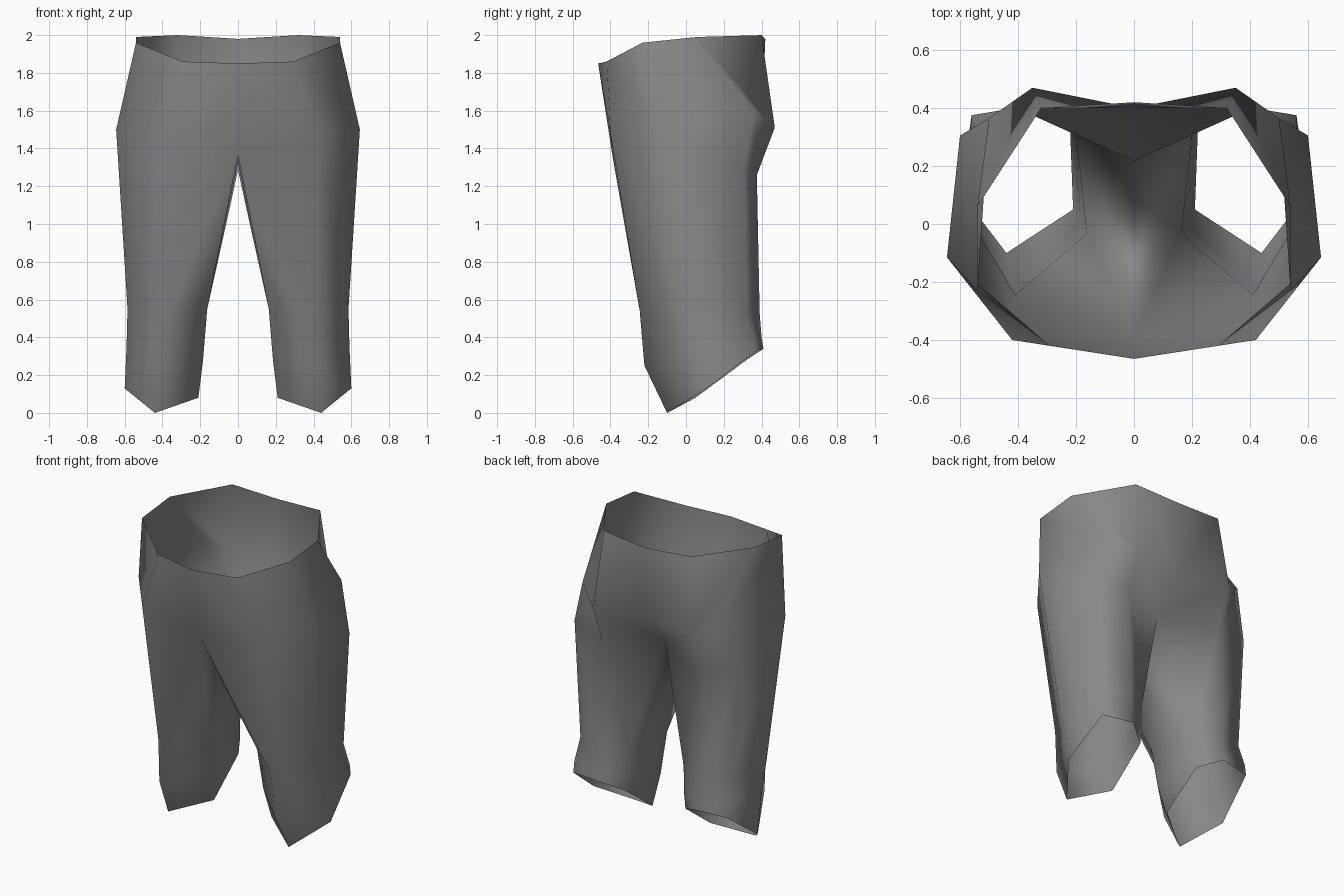
import bpy
import bmesh

# Remove the default cube only
default_cube = bpy.data.objects.get("Cube")
if default_cube:
    bpy.data.objects.remove(default_cube, do_unlink=True)


def make_material(name, value):
    """Flat grey material, the same in the viewport and in a render."""
    material = bpy.data.materials.new(name)
    material.use_nodes = True
    color = (value, value, value, 1)
    material.diffuse_color = color
    material.node_tree.nodes["Principled BSDF"].inputs["Base Color"].default_value = color
    return material


def add_ring(mesh, points):
    """Add the vertices of one cross-section."""
    return [mesh.verts.new(point) for point in points]


def bridge(mesh, upper, lower, closed=False):
    """Join two cross-sections of equal length with quads."""
    count = len(upper)
    for i in range(count if closed else count - 1):
        j = (i + 1) % count
        mesh.faces.new((upper[i], lower[i], lower[j], upper[j]))


bm = bmesh.new()

# Waistband edge of the left half: front centre, round the side, back centre
waist = add_ring(bm, [
    (0, -.465, 1.85), (.29, -.42, 1.86), (.54, -.23, 1.96),
    (.54, .06, 1.99), (.32, .4, 2), (0, .42, 1.98),
])

# Seat: hip side, buttock and centre seam
seat = add_ring(bm, [(.5, .365, 1.6), (.35, .47, 1.51), (0, .4, 1.5)])

# Leg cross-sections: front, side, outer back, back, inner back, inner front
thigh = add_ring(bm, [
    (.42, -.4, 1.48), (.645, -.115, 1.5), (.6, .305, 1.3),
    (.35, .375, 1.26), (0, .217, 1.284), (0, -.39, 1.365),
])
knee = add_ring(bm, [
    (.41, -.245, .54), (.585, 0, .55), (.547, .32, .55),
    (.35, .39, .53), (.2, .31, .55), (.163, -.035, .55),
])
shin = add_ring(bm, [
    (.42, -.22, .25), (.59, .06, .35), (.56, .365, .4),
    (.35, .4, .4), (.21, .32, .38), (.185, 0, .28),
])
hem = add_ring(bm, [
    (.44, -.1, 0), (.6, .11, .13), (.56, .375, .33),
    (.35, .41, .34), (.22, .32, .28), (.21, .05, .08),
])

# Front panel and hip, from the waist down to the top of the leg
front, side, outer_back, back, crotch_back, crotch_front = thigh
bridge(bm, waist[:4], [crotch_front, front, side, seat[0]])
bm.faces.new((seat[0], side, outer_back))

# Back panel and the fold below the seat
bridge(bm, waist[3:], seat)
bridge(bm, seat, [outer_back, back, crotch_back])

# Trouser leg, left open at the hem
for upper, lower in ((thigh, knee), (knee, shin), (shin, hem)):
    bridge(bm, upper, lower, closed=True)

bmesh.ops.recalc_face_normals(bm, faces=bm.faces)
# Turn the open shell so that the hip faces outward
bm.normal_update()
if sum(f.normal.x for f in side.link_faces) < 0:
    bmesh.ops.reverse_faces(bm, faces=bm.faces)

for face in bm.faces:
    face.smooth = True

mesh = bpy.data.meshes.new("trousers")
bm.to_mesh(mesh)
bm.free()
mesh.materials.append(make_material("grey cloth", .25))

trousers = bpy.data.objects.new("trousers", mesh)
bpy.context.collection.objects.link(trousers)

# Right half, welded along the centre seam
mirror = trousers.modifiers.new("right_half", "MIRROR")
mirror.use_clip = True
mirror.merge_threshold = .001
